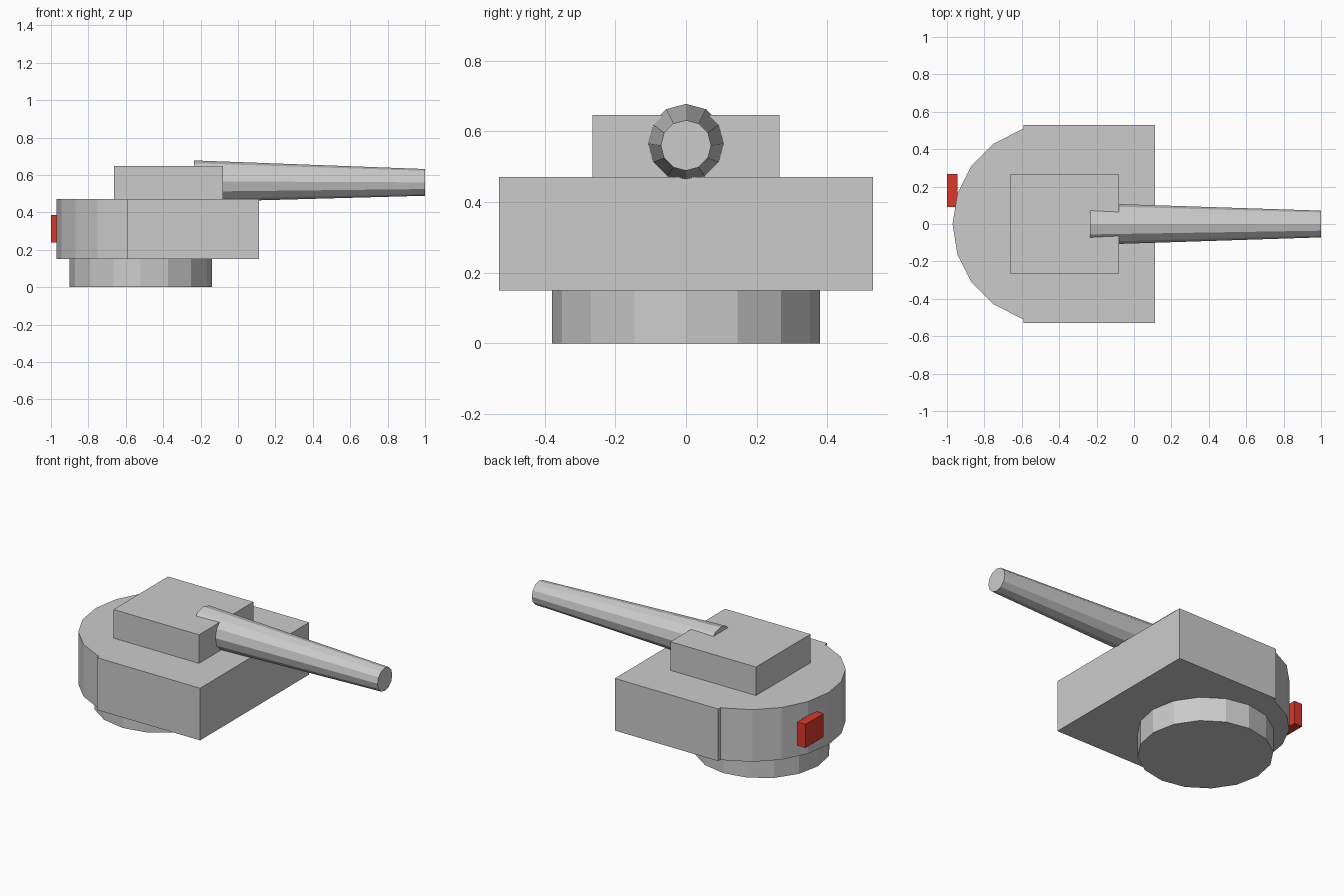
import bpy, bmesh
from math import sin, cos, pi

if "Cube" in bpy.data.objects:
    bpy.data.objects.remove(bpy.data.objects["Cube"])


def finish(name, bm):
    bmesh.ops.recalc_face_normals(bm, faces=bm.faces)
    mesh = bpy.data.meshes.new(name)
    bm.to_mesh(mesh)
    bm.free()
    obj = bpy.data.objects.new(name, mesh)
    bpy.context.collection.objects.link(obj)
    return obj


def loft(name, lower, upper):
    """Closed solid between two rings with equal point counts."""
    bm = bmesh.new()
    a = [bm.verts.new(p) for p in lower]
    b = [bm.verts.new(p) for p in upper]
    n = len(a)
    for i in range(n):
        j = (i + 1) % n
        bm.faces.new((a[i], a[j], b[j], b[i]))
    bm.faces.new(a[::-1])
    bm.faces.new(b)
    return finish(name, bm)


def prism(name, outline, z0, z1):
    return loft(name, [(x, y, z0) for x, y in outline],
                [(x, y, z1) for x, y in outline])


def box(name, x0, x1, y0, y1, z0, z1):
    return prism(name, [(x0, y0), (x1, y0), (x1, y1), (x0, y1)], z0, z1)


def circle(n, r, cx=0.0, cy=0.0):
    return [(cx + r * cos(2 * pi * i / n), cy + r * sin(2 * pi * i / n))
            for i in range(n)]


# Turret ring
prism("turret_ring", circle(16, 0.38, -0.52), 0.0, 0.15)

# Turret body: square front, rounded 20-sided rear, small step at the joint
rear = [(x, y) for x, y in circle(20, 0.53, -0.44) if x < -0.595]
outline = ([(0.113, -0.53), (0.113, 0.53), (-0.59, 0.53), (-0.59, 0.506)]
           + rear + [(-0.59, -0.506), (-0.59, -0.53)])
prism("turret_body", outline, 0.15, 0.471)

# Raised roof block
box("roof_block", -0.662, -0.08, -0.265, 0.265, 0.471, 0.647)

# Tapered 12-sided barrel, dipping very slightly
loft("barrel",
     [(-0.236, y, z) for y, z in circle(12, 0.1115, 0, 0.5665)],
     [(1.0, y, z) for y, z in circle(12, 0.0715, 0, 0.5605)])

# Red rear light
red = bpy.data.materials.new("red")
red.diffuse_color = (0.7, 0.04, 0.025, 1)
red.use_nodes = True
red.node_tree.nodes["Principled BSDF"].inputs["Base Color"].default_value = red.diffuse_color
light = box("rear_light", -1.0, -0.944, 0.09, 0.267, 0.24, 0.385)
light.data.materials.append(red)
